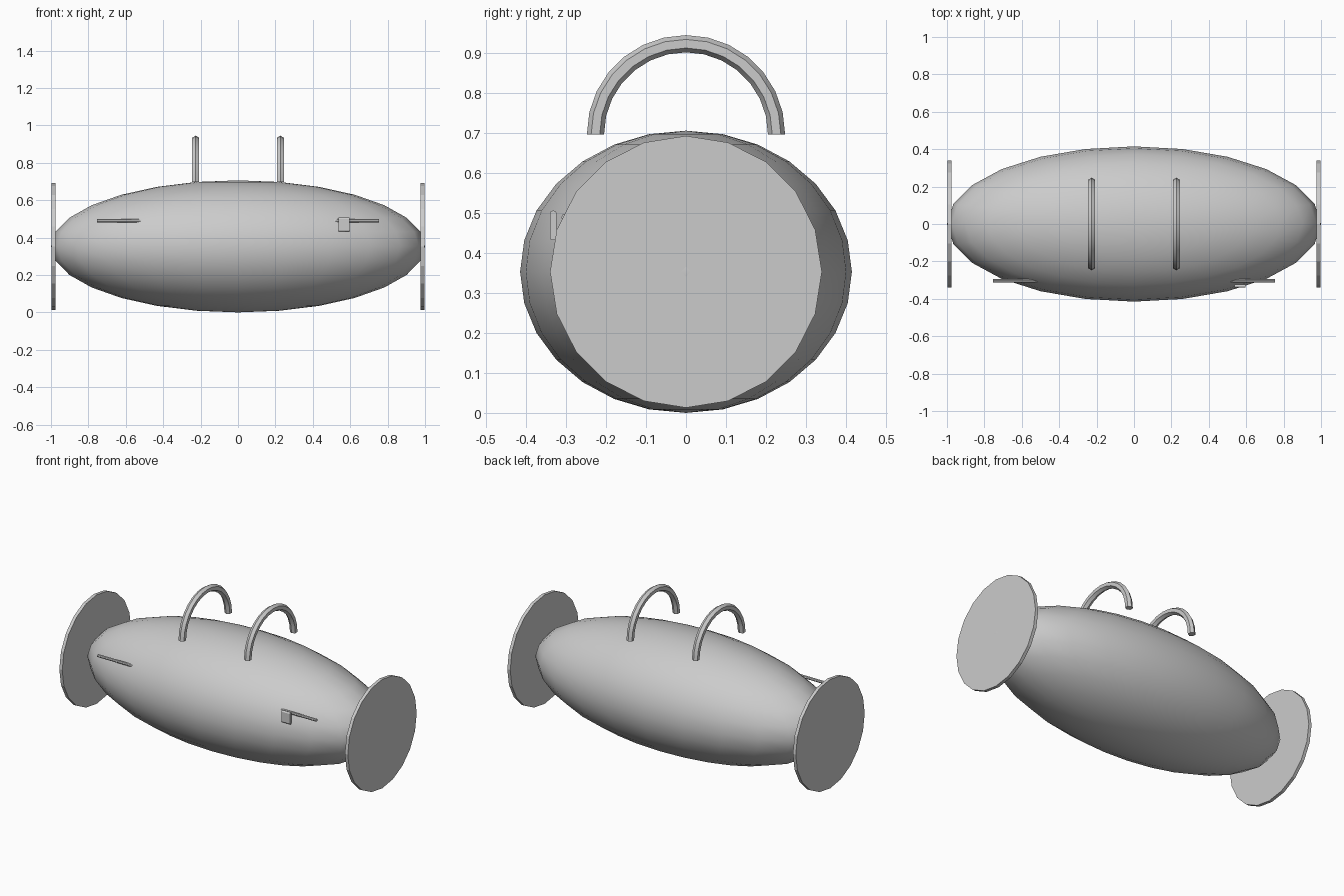
import bpy, bmesh
from math import sin, cos, pi, radians

if "Cube" in bpy.data.objects:
    bpy.data.objects.remove(bpy.data.objects["Cube"])

CZ = 0.353  # height of the bag's long axis


def finish(obj, name, angle=40):
    obj.name = name
    bpy.ops.object.select_all(action='DESELECT')
    obj.select_set(True)
    bpy.context.view_layer.objects.active = obj
    bpy.ops.object.transform_apply(location=False, rotation=True, scale=True)
    bpy.ops.object.shade_smooth_by_angle(angle=radians(angle))
    return obj


def rod_along_x(name, radius, length, sides, loc):
    bpy.ops.mesh.primitive_cylinder_add(vertices=sides, radius=radius, depth=length,
                                        location=loc, rotation=(0, pi / 2, 0))
    return finish(bpy.context.object, name, 15)


def handle(name, x, major=0.2265, minor=0.0215, steps=14, sides=6):
    # half ring of hexagonal section in the y-z plane
    bm = bmesh.new()
    rings = []
    for i in range(steps + 1):
        a = pi * i / steps
        ring = []
        for j in range(sides):
            t = 2 * pi * j / sides
            r = major + minor * cos(t)
            ring.append(bm.verts.new((minor * sin(t), r * cos(a), r * sin(a))))
        rings.append(ring)
    for a, b in zip(rings, rings[1:]):
        for j in range(sides):
            k = (j + 1) % sides
            bm.faces.new((a[j], a[k], b[k], b[j]))
    bm.faces.new(rings[0])
    bm.faces.new(rings[-1])
    bmesh.ops.recalc_face_normals(bm, faces=bm.faces)
    mesh = bpy.data.meshes.new(name)
    bm.to_mesh(mesh)
    bm.free()
    obj = bpy.data.objects.new(name, mesh)
    obj.location = (x, 0, 0.697)
    bpy.context.collection.objects.link(obj)
    finish(obj, name)


# bag body
bpy.ops.mesh.primitive_uv_sphere_add(segments=24, ring_count=14, radius=1, location=(0, 0, CZ))
bpy.context.object.scale = (1.0, 0.415, 0.353)
finish(bpy.context.object, "bag_body")

# end panels and carry handles
for side, s in (("left", -1), ("right", 1)):
    rod_along_x("end_panel_" + side, 0.34, 0.02, 20, (s * 0.986, 0, CZ))
    handle("handle_" + side, s * 0.226)

# zip running through the front of the bag
rod_along_x("zip", 0.009, 1.51, 8, (0, -0.303, 0.489))

# zip pull
bpy.ops.mesh.primitive_cube_add(size=1, location=(0.567, -0.332, 0.469))
pull = bpy.context.object
pull.scale = (0.058, 0.017, 0.074)
finish(pull, "zip_pull")
# round the pull's top and bottom edges, which run along x
bev = pull.modifiers.new("rounding", 'BEVEL')
bev.width = 0.007
bev.segments = 2
bev.limit_method = 'WEIGHT'
weights = pull.data.attributes.new("bevel_weight_edge", 'FLOAT', 'EDGE')
for e in pull.data.edges:
    a, b = (pull.data.vertices[i].co for i in e.vertices)
    weights.data[e.index].value = 1.0 if abs(a.x - b.x) > 0.01 else 0.0
